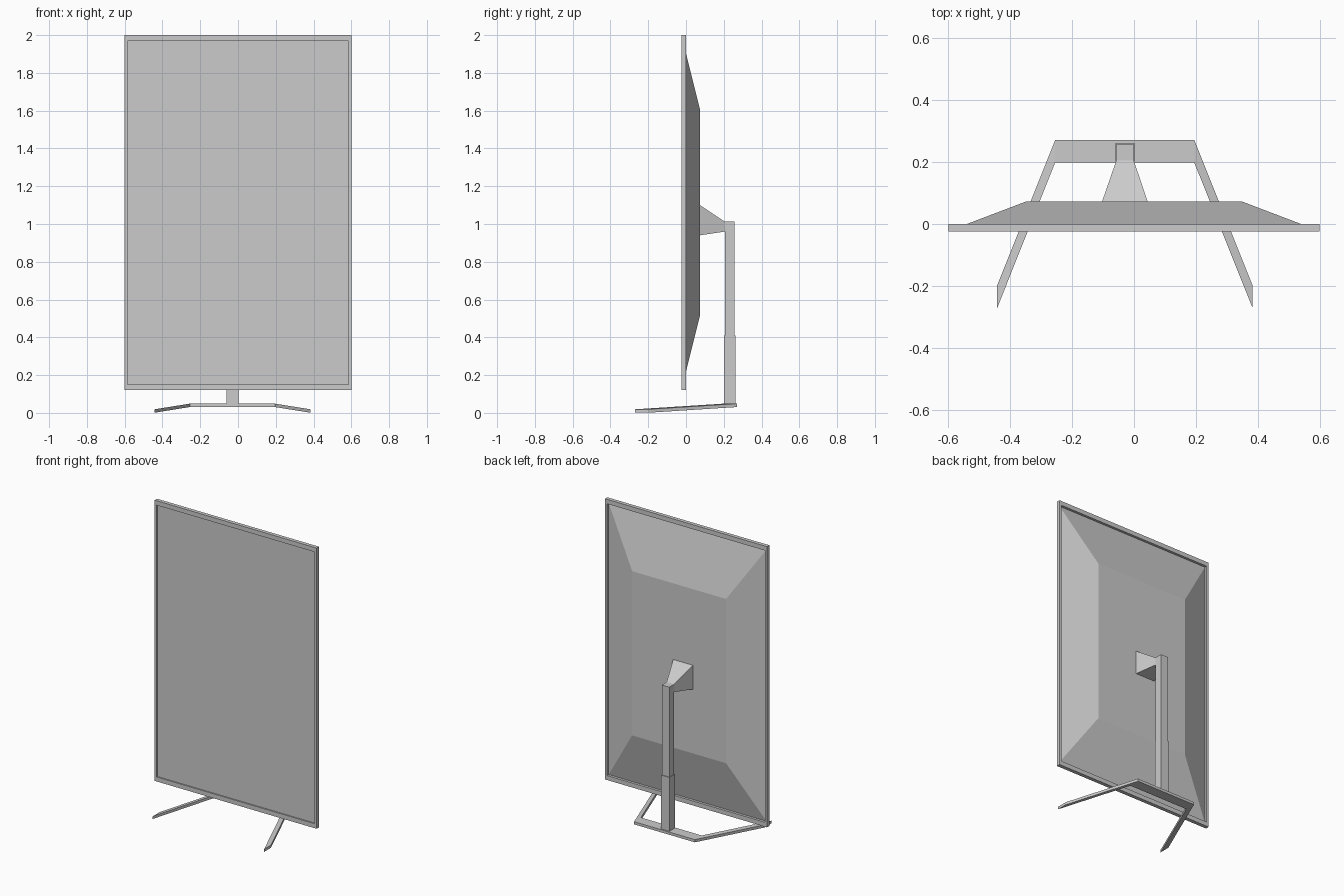
import bpy

if "Cube" in bpy.data.objects:
    bpy.data.objects.remove(bpy.data.objects["Cube"])


def mesh_object(name, verts, faces):
    mesh = bpy.data.meshes.new(name)
    mesh.from_pydata(verts, [], faces)
    mesh.update()
    obj = bpy.data.objects.new(name, mesh)
    bpy.context.collection.objects.link(obj)
    return obj


def loft(name, sections, closed=False):
    """Skin four-point sections into a solid; closed joins last to first."""
    n = len(sections)
    verts = [p for s in sections for p in s]
    faces = []
    for i in range(n if closed else n - 1):
        a, b = i * 4, ((i + 1) % n) * 4
        for k in range(4):
            m = (k + 1) % 4
            faces.append((a + k, a + m, b + m, b + k))
    if not closed:
        faces += [(3, 2, 1, 0), tuple(range(n * 4 - 4, n * 4))]
    obj = mesh_object(name, verts, faces)
    # consistent outward normals
    import bmesh
    bm = bmesh.new()
    bm.from_mesh(obj.data)
    bmesh.ops.recalc_face_normals(bm, faces=bm.faces)
    bm.to_mesh(obj.data)
    bm.free()
    return obj


def rect_y(y, x0, x1, z0, z1):
    """Upright rectangle at depth y."""
    return [(x0, y, z0), (x1, y, z0), (x1, y, z1), (x0, y, z1)]


# Bezel: rectangular ring around the screen
outer = (-0.6, 0.6, 0.12, 2.0)
inner = (-0.585, 0.585, 0.15, 1.97)
loft("screen_bezel", [rect_y(-0.025, *outer), rect_y(0.0, *outer),
                      rect_y(0.0, *inner), rect_y(-0.025, *inner)], closed=True)

# Recessed screen with the tapered back housing
loft("screen_housing", [rect_y(-0.017, *inner),
                        rect_y(0.073, -0.348, 0.348, 0.51, 1.61)])

# Tapered mount between housing and post
loft("mount_bracket", [rect_y(0.073, -0.103, 0.044, 0.94, 1.10),
                       rect_y(0.206, -0.057, -0.001, 0.96, 1.012)])

# Post with slightly wider lower sleeve
loft("post", [rect_y(0.206, -0.057, -0.001, 0.05, 1.012),
              rect_y(0.258, -0.057, -0.001, 0.05, 1.012)])
loft("post_sleeve", [rect_y(0.202, -0.06, 0.002, 0.04, 0.41),
                     rect_y(0.262, -0.06, 0.002, 0.04, 0.41)])

# Bent strip base: foot, back bar, foot (x, rear y, top z)
path = [(-0.442, -0.198, 0.02), (-0.255, 0.271, 0.05),
        (0.195, 0.271, 0.05), (0.383, -0.198, 0.02)]
loft("stand_base", [[(x, y, z), (x, y - 0.073, z),
                     (x, y - 0.073, z - 0.018), (x, y, z - 0.018)]
                    for x, y, z in [(px, py, pz - 0.001) for px, py, pz in path]])
